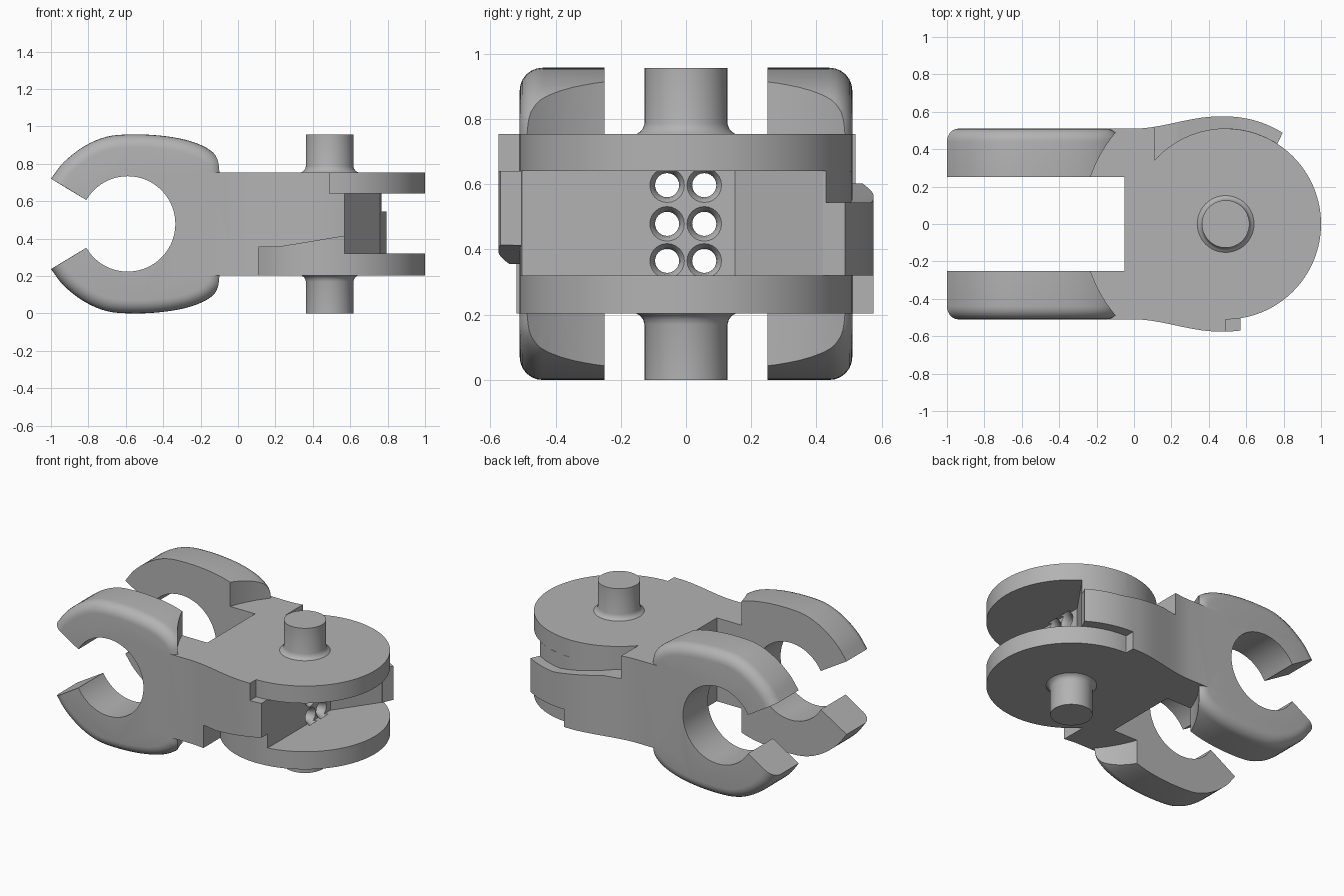
import bpy, bmesh
from math import sin, cos, pi, radians
from mathutils import Vector

if "Cube" in bpy.data.objects:
    bpy.data.objects.remove(bpy.data.objects["Cube"])

H = 0.957            # overall height
LOW, TOP = 0.203, 0.754
PX = 0.49            # pin axis
RING_X, RING_R = -0.59, 0.255

grey = bpy.data.materials.new("plain_grey")
grey.use_nodes = True
grey.diffuse_color = (0.45, 0.45, 0.45, 1)
grey.node_tree.nodes["Principled BSDF"].inputs["Base Color"].default_value = (0.45, 0.45, 0.45, 1)


def loft(name, rings):
    """Closed solid through rings that share one point count."""
    bm = bmesh.new()
    vs = [[bm.verts.new(p) for p in ring] for ring in rings]
    n = len(vs[0])
    for a, b in zip(vs, vs[1:]):
        for i in range(n):
            j = (i + 1) % n
            bm.faces.new((a[i], a[j], b[j], b[i]))
    bm.faces.new(vs[0])
    bm.faces.new(vs[-1])
    bmesh.ops.recalc_face_normals(bm, faces=bm.faces)
    mesh = bpy.data.meshes.new(name)
    bm.to_mesh(mesh)
    bm.free()
    mesh.materials.append(grey)
    ob = bpy.data.objects.new(name, mesh)
    bpy.context.collection.objects.link(ob)
    return ob


def prism(name, outline, z0, z1):
    return loft(name, [[(x, y, z) for x, y in outline] for z in (z0, z1)])


def arc(r, a0, a1, n=16, cx=PX, cy=0):
    angles = [radians(a0 + (a1 - a0) * i / n) for i in range(n + 1)]
    return [(cx + r * cos(a), cy + r * sin(a)) for a in angles]


def combine(ob, tool, op):
    mod = ob.modifiers.new(op, "BOOLEAN")
    mod.operation, mod.solver, mod.object = op, "EXACT", tool
    bpy.context.view_layer.objects.active = ob
    bpy.ops.object.modifier_apply(modifier=mod.name)
    bpy.data.objects.remove(tool)


def hull_y(x):
    t = max(0, min(1, x / 0.45))
    return 0.51 + 0.065 * t * t * (3 - 2 * t)


def smooth_path(pts, steps=4):
    """Catmull-Rom samples with their outward normals (path runs clockwise)."""
    p = [Vector(q) for q in pts]
    p = [2 * p[0] - p[1]] + p + [2 * p[-1] - p[-2]]
    out = []
    for a, b, c, d in zip(p, p[1:], p[2:], p[3:]):
        last = d is p[-1]
        for k in range(steps + last):
            t = k / steps
            pos = 0.5 * (2*b + (c-a)*t + (2*a-5*b+4*c-d)*t*t + (3*b-a-3*c+d)*t**3)
            tan = 0.5 * ((c-a) + 2*(2*a-5*b+4*c-d)*t + 3*(3*b-a-3*c+d)*t*t)
            out.append((pos, Vector((-tan.y, tan.x)).normalized()))
    return out


# Body: waisted slab ending in a disc, with a notch between the arms
side = [(x, hull_y(x)) for x in [-0.3] + [PX * i / 16 for i in range(17)]]
outline = [(-0.05, -0.25), (-0.3, -0.25)] + [(x, -y) for x, y in side]
outline += arc(0.51, -90, 90, 64) + side[::-1] + [(-0.3, 0.25), (-0.05, 0.25)]
body = prism("link_body", outline, LOW, TOP)

# Slot between the two discs
slot = [(0.57, -1), (0.57, 0.15), (1.2, 1.05), (1.6, 1), (1.6, -1)]
combine(body, prism("slot_cutter", slot, 0.32, 0.64), "DIFFERENCE")

# Sheath lips that continue the body sides around the slot
for sign, end in ((1, 58), (-1, 82)):
    lip = arc(0.575, 90 * sign, end * sign) + arc(0.5, (end - 1) * sign, 90 * sign)
    combine(body, prism("sheath_lip", lip, 0.32, 0.64), "UNION")

# Ramped reliefs outside the discs: front below, back above
ramp = [(0.11, 0.1), (0.11, 0.355), (0.22, 0.355), (0.57, 0.413), (1.2, 0.413), (1.2, 0.1)]
for back in (False, True):
    s = 1 if back else -1
    rings = [[(x, s * y, H - z if back else z) for x, z in ramp] for y in (0.2, 0.8)]
    cutter = loft("relief_cutter", rings)
    combine(cutter, prism("relief_core", arc(0.511, 0, 355, 71), -0.5, 1.5), "DIFFERENCE")
    combine(body, cutter, "DIFFERENCE")

# Clip arms: open rings with a rounded outer rim
upper = smooth_path([(-1, 0.72), (-0.93, 0.81), (-0.82, 0.895), (-0.70, 0.945), (-0.57, 0.957),
                     (-0.42, 0.951), (-0.28, 0.928), (-0.17, 0.886), (-0.1, 0.825), (-0.08, 0.75),
                     (-0.08, 0.68)])
upper[0] = (upper[0][0], Vector((-cos(pi / 6), 0.5)))
bore = arc(RING_R, -150, 150, 60, RING_X, H / 2)


def arm_ring(y, inset):
    top = [p - n * inset for p, n in upper]
    rim = [(p.x, p.y) for p in top] + [(p.x, H - p.y) for p in reversed(top)]
    return [(x, y, z) for x, z in rim + bore]


FILLET = 0.07
for s in (1, -1):
    rings = [arm_ring(0.25 * s, 0)]
    for i in range(7):
        t = pi / 2 * i / 6
        rings.append(arm_ring(s * (0.51 - FILLET + FILLET * sin(t)), FILLET * (1 - cos(t))))
    arm = loft("clip_arm", rings)
    # Swing clearance around the pin axis
    for z0, z1 in ((TOP, 1.2), (-0.3, LOW)):
        combine(arm, prism("swing_cutter", arc(0.765, 0, 357, 119), z0, z1), "DIFFERENCE")
    combine(body, arm, "UNION")

# Six flared cable holes running through the web
for y in (-0.058, 0.056):
    for z in (0.365, H / 2, 0.597):
        sections = [(-0.07, 0.062), (-0.05, 0.053), (-0.035, 0.042), (-0.01, 0.037),
                    (0.53, 0.037), (0.555, 0.042), (0.57, 0.053), (0.59, 0.062)]
        rings = [[(x, a, b) for a, b in arc(r, 0, 345, 23, y, z)] for x, r in sections]
        combine(body, loft("hole_cutter", rings), "DIFFERENCE")

# Pins with a small fillet at the root
parts = [body]
pin = [(0.745, 0.158), (TOP, 0.152), (0.76, 0.141), (0.771, 0.132), (0.787, 0.127), (H, 0.127)]
for name, flip in (("top_pin", False), ("bottom_pin", True)):
    rings = [[(x, y, H - z if flip else z) for x, y in arc(r, 0, 352.5, 47)] for z, r in pin]
    parts.append(loft(name, rings))

# Smooth curved faces, keep hard edges
bpy.ops.object.select_all(action="DESELECT")
for ob in parts:
    ob.select_set(True)
bpy.context.view_layer.objects.active = body
bpy.ops.object.shade_smooth_by_angle(angle=radians(30))
